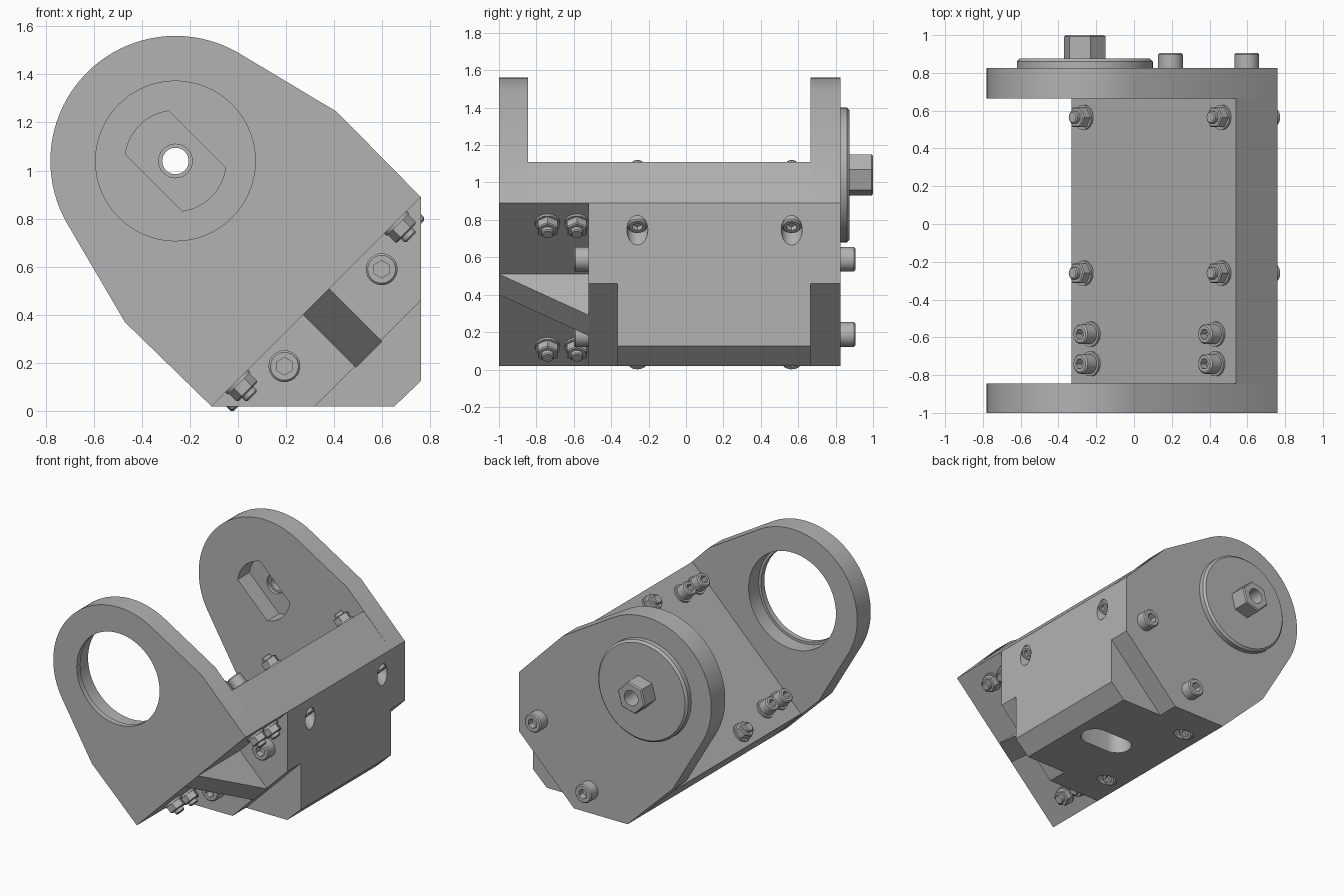
import bpy, bmesh, math
from mathutils import Vector, Matrix

cube = bpy.data.objects.get("Cube")
if cube:
    bpy.data.objects.remove(cube, do_unlink=True)

metal = bpy.data.materials.new("grey_metal")
metal.use_nodes = True
grey = (0.45, 0.45, 0.45, 1)
metal.diffuse_color = grey
metal.node_tree.nodes["Principled BSDF"].inputs["Base Color"].default_value = grey

BACK = Vector((0, 1, 0))
FRONT = -BACK
UP = Vector((-1, 0, 1)).normalized()      # normal of the tilted base
DOWN = -UP
ALONG = Vector((1, 0, 1)).normalized()    # direction along the tilted base
HUB = Vector((-0.26, 0, 1.04))
TOP, UNDER = 0.57, 0.13                   # z - x of the base's two faces


def tilted(s, d, y):
    """Point with x + z = s and z - x = d."""
    return Vector(((s - d) / 2, y, (s + d) / 2))


def finish(bm, name, smooth=True):
    bmesh.ops.recalc_face_normals(bm, faces=bm.faces[:])
    me = bpy.data.meshes.new(name)
    bm.to_mesh(me)
    bm.free()
    me.materials.append(metal)
    ob = bpy.data.objects.new(name, me)
    bpy.context.collection.objects.link(ob)
    if smooth:
        shade(ob)
    return ob


def select(ob):
    bpy.ops.object.select_all(action='DESELECT')
    ob.select_set(True)
    bpy.context.view_layer.objects.active = ob


def shade(ob):
    select(ob)
    bpy.ops.object.shade_smooth_by_angle(angle=math.radians(25))


def prism(name, points, y0, y1):
    """Extrude an x-z outline along y."""
    bm = bmesh.new()
    face = bm.faces.new([bm.verts.new((x, y0, z)) for x, z in points])
    ext = bmesh.ops.extrude_face_region(bm, geom=[face])
    verts = [v for v in ext["geom"] if isinstance(v, bmesh.types.BMVert)]
    bmesh.ops.translate(bm, verts=verts, vec=(0, y1 - y0, 0))
    return finish(bm, name)


def rod(name, start, axis, length, r, sides=32, bevel=0, roll=0):
    """Cylinder or hexagon growing from start along axis."""
    bm = bmesh.new()
    m = (Matrix.Translation(start + axis * length / 2)
         @ axis.to_track_quat('Z', 'Y').to_matrix().to_4x4()
         @ Matrix.Rotation(roll, 4, 'Z'))
    bmesh.ops.create_cone(bm, cap_ends=True, segments=sides, radius1=r,
                          radius2=r, depth=length, matrix=m)
    if bevel:
        end = start + axis * length
        rim = [e for e in bm.edges
               if all(abs((v.co - end).dot(axis)) < 1e-4 for v in e.verts)]
        bmesh.ops.bevel(bm, geom=rim, offset=bevel, segments=1, affect='EDGES')
    return finish(bm, name)


def cut(ob, *cutters):
    for c in cutters:
        mod = ob.modifiers.new("cut", 'BOOLEAN')
        mod.operation = 'DIFFERENCE'
        mod.solver = 'EXACT'
        mod.object = c
        select(ob)
        bpy.ops.object.modifier_apply(modifier=mod.name)
        bpy.data.objects.remove(c, do_unlink=True)
    shade(ob)


def cap_head(name, start, axis, length, r):
    """Round bolt head with a hexagonal socket."""
    head = rod(name, start, axis, length, r, bevel=0.008)
    depth = length * 0.6
    cut(head, rod("socket", start + axis * (length - depth), axis,
                  depth + 0.02, r * 0.55, 6))


def nut_stack(name, start, axis):
    """Washer, hexagonal nut and bolt tip."""
    rod(name + "_washer", start, axis, 0.014, 0.066)
    rod(name + "_nut", start + axis * 0.014, axis, 0.05, 0.06, 6, 0.006)
    rod(name + "_tip", start + axis * 0.06, axis, 0.03, 0.033, 24, 0.006)


# Side plate outlines: round ear running into the tilted base
arc = [(HUB.x + 0.52 * math.cos(a), HUB.z + 0.52 * math.sin(a))
       for a in (math.radians(60 + 150 * i / 40) for i in range(41))]
ear = arc + [(-0.47, 0.37), (-0.11, 0.02)]
shoulder = [(0.76, 0.89), (0.41, 1.245)]
notch = [(0.32, 0.02), (0.76, 0.46)]

# Front plate with a stepped bearing hole
front_plate = prism("front_plate", ear + shoulder, -1, -0.845)
cut(front_plate,
    rod("bore", HUB + FRONT * 1.1, BACK, 0.4, 0.332, 96),
    rod("counterbore", HUB + FRONT * 0.96, BACK, 0.3, 0.35, 96))

# Back plate with a two-flat recess and a through hole
back_plate = prism("back_plate", ear + notch + shoulder, 0.665, 0.825)
flat_arc = math.acos(0.127 / 0.21)
two_flat = []
for side in (0, math.pi):
    for i in range(17):
        a = math.pi / 4 + side + flat_arc + (math.pi - 2 * flat_arc) * i / 16
        two_flat.append((HUB.x + 0.21 * math.cos(a), HUB.z + 0.21 * math.sin(a)))
cut(back_plate, prism("recess", two_flat, 0.5, 0.8),
    rod("shaft_hole", HUB, BACK, 1.2, 0.07))

# Tilted base between the plates
base = [(p.x, p.z) for p in (tilted(-0.09, UNDER, 0), tilted(1.65, UNDER, 0),
                             tilted(1.65, TOP, 0), tilted(-0.09, TOP, 0))]
prism("base_plate", base, -0.845, 0.665)

# Lower block: notched front end and full core
corner = [(-0.11, 0.02), (0.76, 0.89)]
prism("block_front_end", corner[:1] + notch + corner[1:], -0.52, -0.365)
core = prism("block_core", [corner[0], (0.65, 0.02), (0.76, 0.125), corner[1]],
             -0.365, 0.665)

# Slotted pocket in the underside of the core
bm = bmesh.new()
outline = []
for cx, turn in ((0.48, -math.pi / 2), (0.28, math.pi / 2)):
    for i in range(13):
        a = turn + math.pi * i / 12
        outline.append(bm.verts.new((cx + 0.1 * math.cos(a),
                                     0.15 + 0.1 * math.sin(a), -0.1)))
slot_face = bm.faces.new(outline)
ext = bmesh.ops.extrude_face_region(bm, geom=[slot_face])
bmesh.ops.translate(bm, vec=(0, 0, 0.32),
                    verts=[v for v in ext["geom"] if isinstance(v, bmesh.types.BMVert)])
cut(core, finish(bm, "pocket"))

# Clamp bolts through base and core, heads sunk in counterbores
for y in (-0.26, 0.565):
    for s in (0.045, 1.505):
        cut(core, rod("counterbore", tilted(s, 0.09, y), DOWN, 0.4, 0.056))
        cap_head("clamp_bolt_head", tilted(s, 0.09, y), DOWN, 0.05, 0.052)
        nut_stack("clamp", tilted(s, TOP, y), UP)

# Front bolts: heads on top of the base, nuts beneath
for y in (-0.74, -0.583):
    for s in (0.12, 1.44):
        rod("front_washer", tilted(s, TOP, y), UP, 0.014, 0.066)
        cap_head("front_bolt_head", tilted(s, TOP, y) + UP * 0.014, UP, 0.075, 0.053)
        nut_stack("front", tilted(s, UNDER, y), DOWN)

# Long bolts along the block, heads at both ends
for x, z in ((0.193, 0.187), (0.597, 0.59)):
    cap_head("block_bolt_front", Vector((x, -0.52, z)), FRONT, 0.08, 0.066)
    cap_head("block_bolt_back", Vector((x, 0.825, z)), BACK, 0.08, 0.066)

# Triangular rib under the front overhang
bm = bmesh.new()
ends = []
for s in (0.67, 0.89):
    ends.append([bm.verts.new(p) for p in (
        tilted(s, UNDER, -1), tilted(s, UNDER, -0.52), tilted(s, -0.31, -0.52))])
bm.faces.new(ends[0])
bm.faces.new(ends[1])
for i in range(3):
    j = (i + 1) % 3
    bm.faces.new((ends[0][i], ends[0][j], ends[1][j], ends[1][i]))
finish(bm, "rib", smooth=False)

# Shaft flange and hexagonal shaft end
flange = rod("shaft_flange", HUB + BACK * 0.825, BACK, 0.05, 0.36, 96, 0.015)
cut(flange, rod("hole", HUB, BACK, 1.2, 0.055))
shaft = rod("shaft_hex", HUB + BACK * 0.875, BACK, 0.125, 0.114, 6, 0.008,
            math.radians(15))
cut(shaft, rod("hole", HUB, BACK, 1.2, 0.055))
